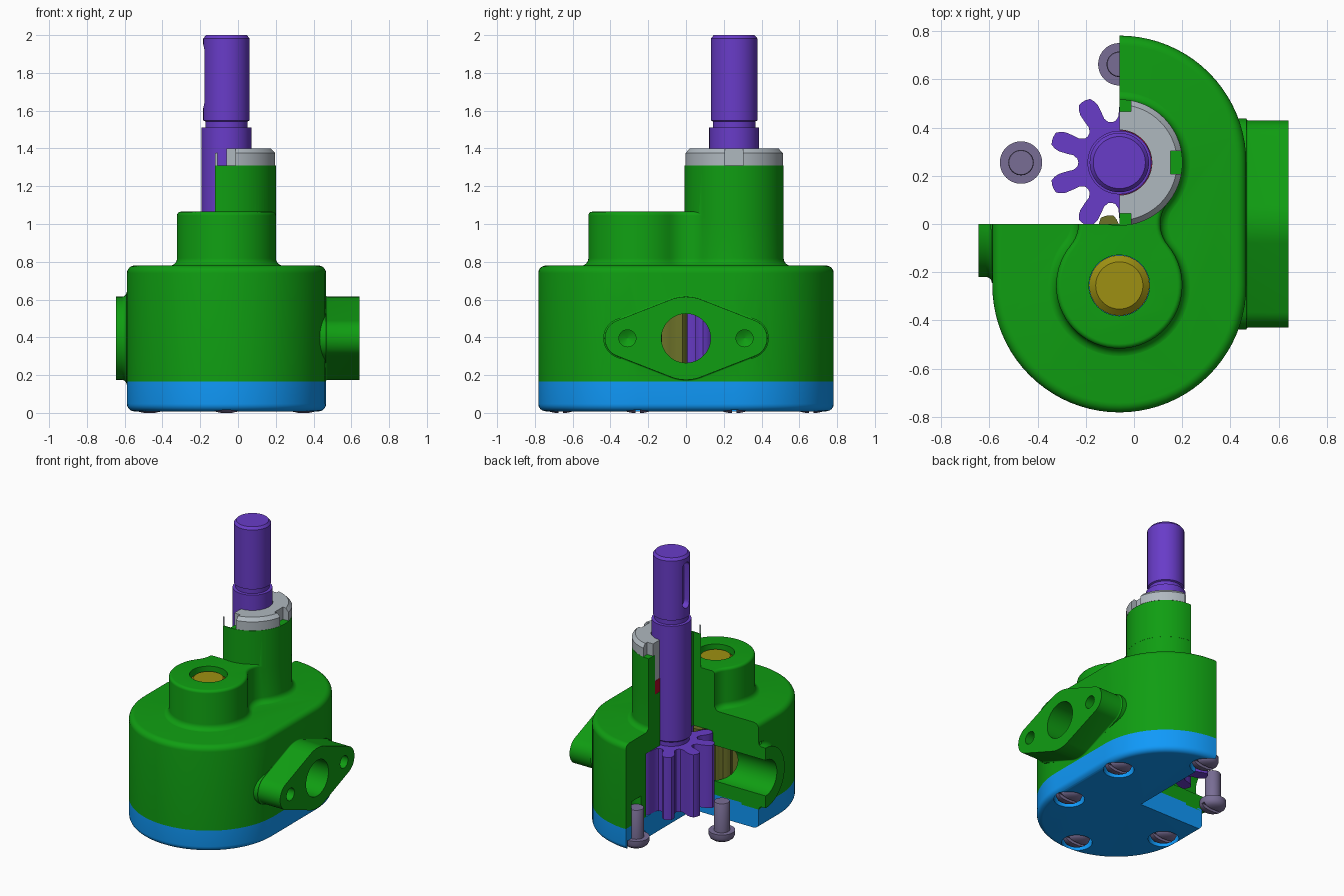
import bpy, bmesh
from math import sin, cos, pi, radians, acos, atan2, hypot

if "Cube" in bpy.data.objects:
    bpy.data.objects.remove(bpy.data.objects["Cube"])

X = -0.061           # axis plane of the pump
D = 0.255            # half the distance between the two shafts
ZP = 0.395           # port height


def loft(name, rings, closed=False, along_x=False):
    """Skin equal-length 2D rings [(points, height)]; cap ends or wrap round."""
    bm = bmesh.new()
    rows = [[bm.verts.new((h, p[0], p[1]) if along_x else (p[0], p[1], h)) for p in pts]
            for pts, h in rings]
    n = len(rows[0])
    pairs = list(zip(rows, rows[1:])) + ([(rows[-1], rows[0])] if closed else [])
    for a, b in pairs:
        for i in range(n):
            bm.faces.new((a[i], a[(i + 1) % n], b[(i + 1) % n], b[i]))
    if not closed:
        bm.faces.new(rows[0])
        bm.faces.new(rows[-1])
    bmesh.ops.recalc_face_normals(bm, faces=bm.faces)
    me = bpy.data.meshes.new(name)
    bm.to_mesh(me)
    bm.free()
    ob = bpy.data.objects.new(name, me)
    bpy.context.collection.objects.link(ob)
    return ob


def arc(cx, cy, r, a0, a1, n):
    return [(cx + r * cos(a0 + (a1 - a0) * i / n), cy + r * sin(a0 + (a1 - a0) * i / n))
            for i in range(n + 1)]


def circle(cx, cy, r, n=64):
    return arc(cx, cy, r, 0, 2 * pi, n)[:-1]


def lathe(name, profile, cx, cy, n=64, closed=False, along_x=False):
    return loft(name, [(circle(cx, cy, r, n), h) for r, h in profile], closed, along_x)


def cyl(cx, cy, r, h0, h1, n=64, along_x=False):
    return lathe("cutter", [(r, h0), (r, h1)], cx, cy, n, along_x=along_x)


def box(x0, x1, y0, y1, z0, z1):
    return loft("cutter", [([(x0, y0), (x1, y0), (x1, y1), (x0, y1)], z) for z in (z0, z1)])


def boolean(ob, others, op='DIFFERENCE'):
    bpy.context.view_layer.objects.active = ob
    for o in others:
        m = ob.modifiers.new("bool", 'BOOLEAN')
        m.operation, m.solver, m.object = op, 'EXACT', o
        bpy.ops.object.modifier_apply(modifier=m.name)
        bpy.data.objects.remove(o, do_unlink=True)


def quarter():
    return box(-2, X + 0.001, 0, 2, -1, 3)


def finish(ob, mat):
    ob.data.materials.clear()
    ob.data.materials.append(mat)
    bpy.ops.object.select_all(action='DESELECT')
    ob.select_set(True)
    bpy.context.view_layer.objects.active = ob
    bpy.ops.object.shade_smooth_by_angle(angle=radians(32))


def material(name, *rgb):
    m = bpy.data.materials.new(name)
    m.diffuse_color = (*rgb, 1)
    m.use_nodes = True
    m.node_tree.nodes["Principled BSDF"].inputs["Base Color"].default_value = m.diffuse_color
    return m


green = material("green", 0.005, 0.34, 0.006)
blue = material("blue", 0.005, 0.32, 0.95)
purple = material("purple", 0.14, 0.045, 0.58)
gold = material("gold", 0.34, 0.28, 0.006)
olive = material("olive", 0.15, 0.165, 0.022)
grey = material("grey", 0.43, 0.48, 0.52)
steel = material("steel", 0.19, 0.155, 0.30)
red = material("red", 0.45, 0.002, 0.02)


def stadium(d):
    r = 0.527 + d
    return arc(X, D, r, 0, pi, 40) + arc(X, -D, r, pi, 2 * pi, 40)


def peanut(d):
    """Two lobes joined by a concave neck."""
    r, cx = 0.262 + d, 0.3075
    a = atan2(D, cx)
    rn = hypot(cx, D) - 0.262 - d
    return (arc(X, D, r, -a, pi + a, 44) + arc(X - cx, 0, rn, a, -a, 10)[1:-1]
            + arc(X, -D, r, pi - a, 2 * pi + a, 44) + arc(X + cx, 0, rn, pi + a, pi - a, 10)[1:-1])


def lozenge(d):
    """Two-bolt flange outline in y, z."""
    a = acos((0.22 - 0.10) / 0.33)
    r, e = 0.22 + d, 0.10 + d
    return (arc(0.33, ZP, e, -a, a, 20) + arc(0, ZP, r, a, pi - a, 12)
            + arc(-0.33, ZP, e, pi - a, pi + a, 20) + arc(0, ZP, r, pi + a, 2 * pi - a, 12))


def rounded(r, z, s):
    """Convex edge: list of (inset, height) ending at height z (s=1 top, -1 bottom)."""
    return [(-r * (1 - cos(t)), z + s * r * (sin(t) - 1)) for t in [i * pi / 12 for i in range(7)]]


def flare(r, z, s):
    """Concave fillet leaving a wall at height z."""
    return [(r * (1 - sin(t)), z + s * r * (1 - cos(t))) for t in [i * pi / 12 for i in range(7)]]


SCREWS = [(X + s * 0.408, y) for s in (-1, 1) for y in (-D, D)] + [(X, -0.663), (X, 0.663)]

# housing: main block, peanut boss, tall drive boss, ports
housing = loft("housing", [(stadium(d), z) for d, z in [(0, 0.165)] + rounded(0.04, 0.78, 1)])
boss = loft("boss", [(peanut(d), z) for d, z in
                     [(0.04, 0.72)] + flare(0.04, 0.779, 1) + rounded(0.02, 1.065, 1)])
tower = cyl(X, D, 0.2623, 1.03, 1.31, 88)
flange = loft("flange", [(lozenge(d), x) for d, x in
                         [(0.008, 0.36)] + flare(0.008, 0.466, 1) + [(0, 0.642)]], along_x=True)
port = lathe("port", [(0.22 + d, x) for d, x in
                      [(0.025, -0.45)] + flare(0.025, -0.59, -1) + [(0, -0.645)]], 0, ZP, along_x=True)
boolean(housing, [boss, tower, flange, port], 'UNION')
cuts = [cyl(X, y, 0.296, 0.1, 0.627) for y in (-D, D)]            # gear chambers
cuts += [cyl(X, D, 0.134, 0.5, 1.4), cyl(X, -D, 0.126, 0.5, 1.2)]  # shaft bores
cuts += [cyl(X, D, 0.19, 1.02, 1.4)]                               # packing space
cuts += [cyl(0, ZP, 0.13, -0.8, 0.8, 48, True)]                    # through port
cuts += [lathe("cutter", [(0.002, 0.515), (0.045, 0.54), (0.045, 0.8)], y, ZP, 32, along_x=True)
         for y in (-0.31, 0.31)]
cuts += [cyl(x, y, 0.055, 0.1, 0.34, 24) for x, y in SCREWS]
boolean(housing, cuts + [quarter()])
finish(housing, green)

# bottom cover
cover = loft("bottom_cover", [(stadium(d), z) for d, z in [(0, 0.165)] + rounded(0.04, 0.008, -1)])
cuts = [cyl(x, y, 0.102, -0.1, 0.072, 40) for x, y in SCREWS]
cuts += [cyl(x, y, 0.055, 0.05, 0.3, 24) for x, y in SCREWS]
boolean(cover, cuts + [quarter()])
finish(cover, blue)

# slotted cover screws
for i, (x, y) in enumerate(SCREWS):
    s = lathe(f"cover_screw_{i + 1}", [(0.03, 0), (0.062, 0.007), (0.08, 0.02), (0.088, 0.038),
              (0.088, 0.07), (0.053, 0.07), (0.053, 0.275), (0.05, 0.28)], x, y, 40)
    boolean(s, [box(x - 0.2, x + 0.2, y - 0.012, y + 0.012, -0.1, 0.03)])
    finish(s, steel)


# gears
def gear(name, cy, phase):
    half = [(0.170, 20), (0.174, 15), (0.192, 11), (0.22, 10.4), (0.255, 9.4),
            (0.275, 7.6), (0.291, 5.2), (0.294, 1.5)]
    tooth = [(r, -a) for r, a in half] + [(r, a) for r, a in reversed(half[1:])]
    pts = [(X + r * cos(radians(phase + 40 * k + a)), cy + r * sin(radians(phase + 40 * k + a)))
           for k in range(9) for r, a in tooth]
    return loft(name, [(pts, 0.167), (pts, 0.625)])


# drive gear with its shaft and keyway
drive = gear("drive_gear_and_shaft", D, 0)
shaft = lathe("shaft", [(0.12, 0.3), (0.12, 0.655), (0.132, 0.665), (0.132, 1.51), (0.112, 1.512),
              (0.112, 1.543), (0.123, 1.548), (0.123, 1.982), (0.108, 2.0)], X, D)
boolean(drive, [shaft], 'UNION')
key = arc(D, 1.91, 0.04, 0, pi, 12) + arc(D, 1.655, 0.04, pi, 2 * pi, 12)
boolean(drive, [loft("cutter", [(key, X - 0.3), (key, X - 0.075)], along_x=True)])
finish(drive, purple)

# idler gear on a fixed pin
idler = gear("idler_gear", -D, 100)
boolean(idler, [cyl(X, -D, 0.127, 0, 1)])
finish(idler, olive)
finish(lathe("idler_pin", [(0.125, 0.167), (0.125, 1.015), (0.098, 1.04)], X, -D), gold)

# gland nut with four spanner notches, and packing below it
nut = lathe("gland_nut", [(0.135, 1.12), (0.189, 1.12), (0.189, 1.311), (0.2623, 1.311),
            (0.2623, 1.375), (0.24, 1.4), (0.135, 1.4)], X, D, 88, closed=True)
notches = [box(X + u * 0.26 - 0.048, X + u * 0.26 + 0.048,
               D + v * 0.26 - 0.048, D + v * 0.26 + 0.048, 1.3, 1.5)
           for u, v in ((1, 0), (-1, 0), (0, 1), (0, -1))]
boolean(nut, notches + [quarter()])
finish(nut, grey)
packing = lathe("packing", [(0.133, 1.021), (0.188, 1.021), (0.188, 1.119), (0.133, 1.119)],
                X, D, closed=True)
boolean(packing, [quarter()])
finish(packing, red)
